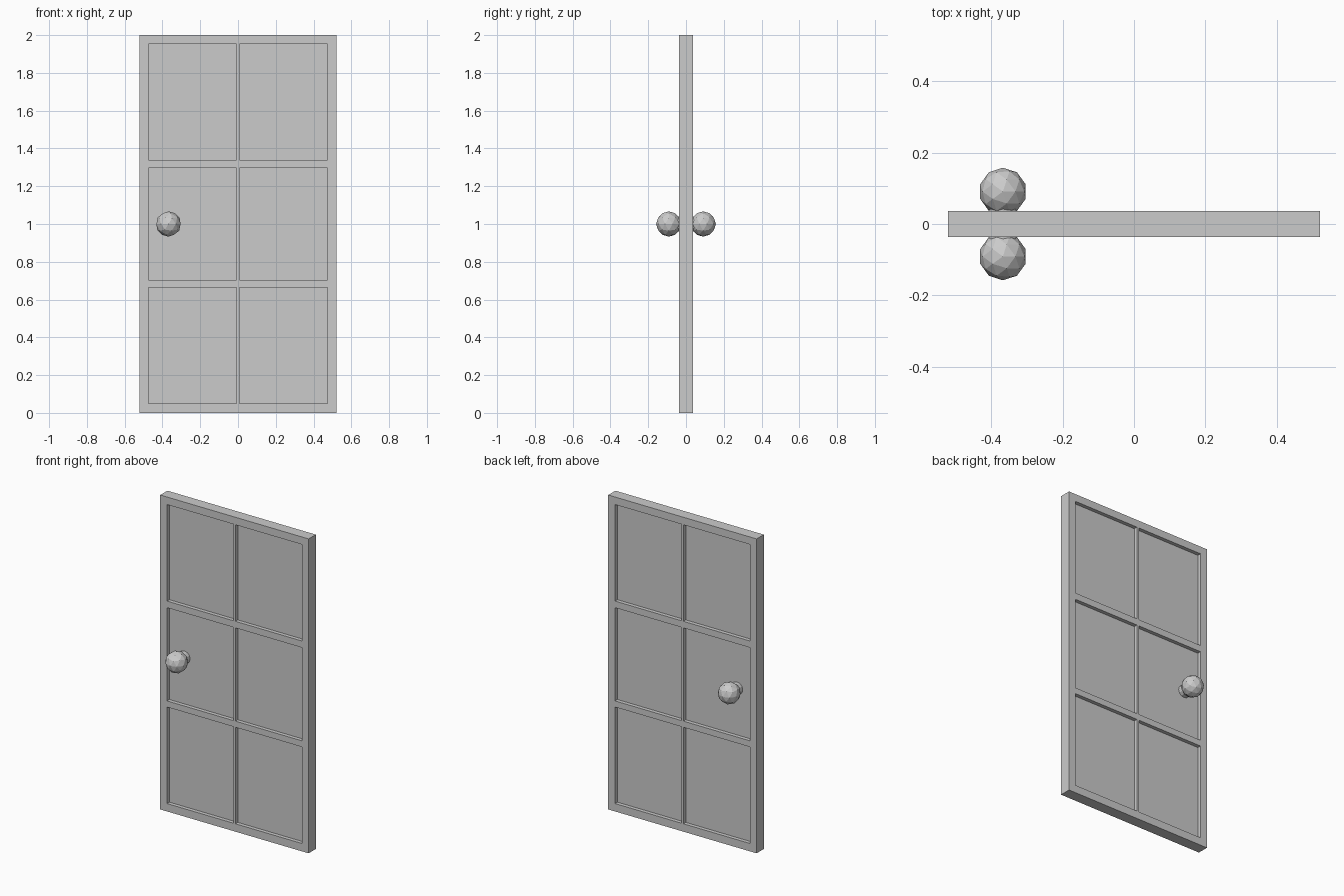
import bpy
from math import radians

if "Cube" in bpy.data.objects:
    bpy.data.objects.remove(bpy.data.objects["Cube"])

W, T, H = 0.522, 0.036, 2.0          # half width, half thickness, height
RECESS = 0.024                       # depth of each pane recess
X_OPEN = [(-0.474, -0.007), (0.007, 0.474)]
Z_OPEN = [(0.05, 0.664), (0.703, 1.296), (1.338, 1.952)]


def box(name, x0, x1, y0, y1, z0, z1):
    bpy.ops.mesh.primitive_cube_add(
        size=1, location=((x0 + x1) / 2, (y0 + y1) / 2, (z0 + z1) / 2))
    ob = bpy.context.object
    ob.name = name
    ob.scale = (x1 - x0, y1 - y0, z1 - z0)
    bpy.ops.object.transform_apply(location=False, rotation=False, scale=True)
    return ob


# door slab with six pane recesses cut into both faces
door = box("door_slab", -W, W, -T, T, 0, H)
cutters = []
for side in (-1, 1):
    ya, yb = sorted((side * (T - RECESS), side * (T + 0.05)))
    for x0, x1 in X_OPEN:
        for z0, z1 in Z_OPEN:
            c = box("pane_cutter", x0, x1, ya, yb, z0, z1)
            mod = door.modifiers.new("pane", 'BOOLEAN')
            mod.operation = 'DIFFERENCE'
            mod.solver = 'EXACT'
            mod.object = c
            cutters.append(c)
bpy.context.view_layer.objects.active = door
for mod in list(door.modifiers):
    bpy.ops.object.modifier_apply(modifier=mod.name)
for c in cutters:
    bpy.data.objects.remove(c)

# faceted knob and its short neck on each face
for side, label in ((-1, "front"), (1, "back")):
    bpy.ops.mesh.primitive_ico_sphere_add(
        subdivisions=2, radius=0.067, location=(-0.368, side * 0.091, 1.0))
    bpy.context.object.name = label + "_knob"
    y0, y1 = T - RECESS - 0.002, 0.06
    bpy.ops.mesh.primitive_cylinder_add(
        vertices=12, radius=0.04, depth=y1 - y0,
        location=(-0.368, side * (y0 + y1) / 2, 1.0), rotation=(radians(90), 0, 0))
    bpy.context.object.name = label + "_knob_neck"
